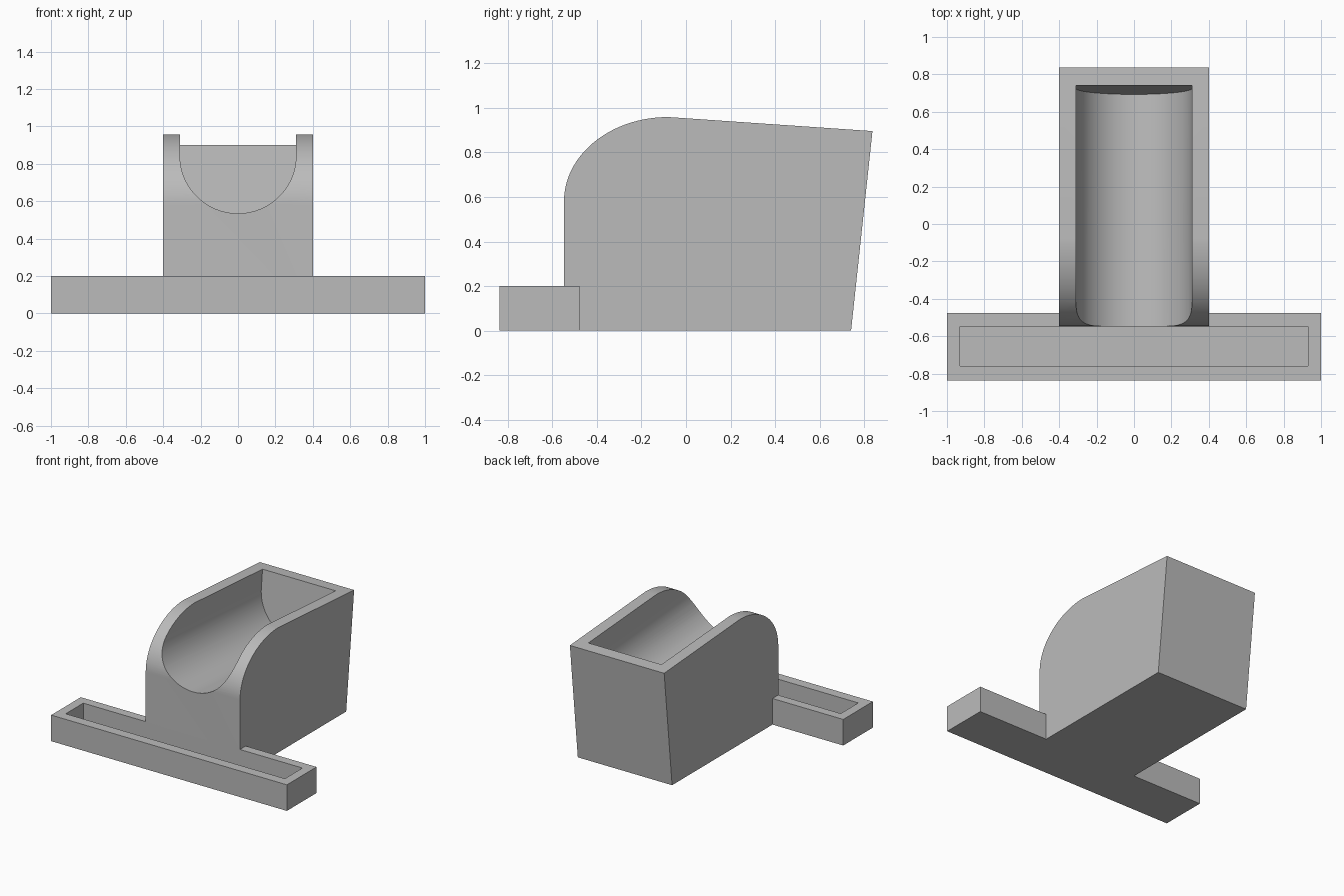
import bpy
import bmesh
from math import sin, cos, pi, radians

default = bpy.data.objects.get("Cube")
if default:
    bpy.data.objects.remove(default)

# Single flat colour
grey = bpy.data.materials.new("plain_grey")
grey.use_nodes = True
colour = (0.5, 0.5, 0.5, 1)
grey.diffuse_color = colour
grey.node_tree.nodes["Principled BSDF"].inputs["Base Color"].default_value = colour


def loft(name, ring_a, ring_b):
    """Closed solid between two matching rings of points."""
    bm = bmesh.new()
    a = [bm.verts.new(p) for p in ring_a]
    b = [bm.verts.new(p) for p in ring_b]
    bm.faces.new(a)
    bm.faces.new(b)
    for i in range(len(a)):
        j = (i + 1) % len(a)
        bm.faces.new((a[i], a[j], b[j], b[i]))
    bmesh.ops.recalc_face_normals(bm, faces=bm.faces)
    mesh = bpy.data.meshes.new(name)
    bm.to_mesh(mesh)
    bm.free()
    mesh.materials.append(grey)
    obj = bpy.data.objects.new(name, mesh)
    bpy.context.collection.objects.link(obj)
    return obj


def box(name, half_x, y0, y1, z0, z1):
    corners = [(-half_x, y0), (half_x, y0), (half_x, y1), (-half_x, y1)]
    return loft(name, [(x, y, z0) for x, y in corners],
                [(x, y, z1) for x, y in corners])


def carve(obj, cutter):
    cutter.hide_render = True
    mod = obj.modifiers.new("carve", "BOOLEAN")
    mod.operation = "DIFFERENCE"
    mod.solver = "EXACT"
    mod.object = cutter
    bpy.ops.object.select_all(action="DESELECT")
    obj.select_set(True)
    bpy.context.view_layer.objects.active = obj
    bpy.ops.object.modifier_apply(modifier=mod.name)
    bpy.data.objects.remove(cutter)
    bpy.ops.object.shade_smooth_by_angle(angle=radians(25))


FRONT = -0.547      # front face of the body
TILT = 0.068        # fall of the top and the groove towards the back
LEAN = 0.106        # outward lean of the back wall

# Body: side profile with a rounded front shoulder
STEPS = 32
profile = [(0.74, 0), (FRONT, 0)]
for i in range(STEPS + 1):
    t = pi / 2 * i / STEPS
    profile.append((-0.08 + (FRONT + 0.08) * cos(t), 0.58 + 0.378 * sin(t)))
profile.append((0.836, 0.895))
body = loft("body", [(-0.4, y, z) for y, z in profile],
            [(0.4, y, z) for y, z in profile])

# Round-bottomed groove, open at the front and closed by the back wall
R = 0.31
section = [(R, 1.5)]
for i in range(49):
    t = pi * i / 48
    section.append((R * cos(t), 0.845 - R * sin(t)))
section.append((-R, 1.5))


def groove_point(x, z, y=None):
    base = z + TILT * FRONT
    if y is None:
        y = (0.645 + LEAN * base) / (1 + LEAN * TILT)
    return (x, y, base - TILT * y)


groove = loft("groove_cutter", [groove_point(x, z, -1) for x, z in section],
              [groove_point(x, z) for x, z in section])
carve(body, groove)

# Wide front tray with a long rectangular pocket
tray = box("front_tray", 1.0, -0.836, -0.477, 0, 0.2)
carve(tray, box("pocket_cutter", 0.93, -0.76, FRONT, 0.06, 0.4))
